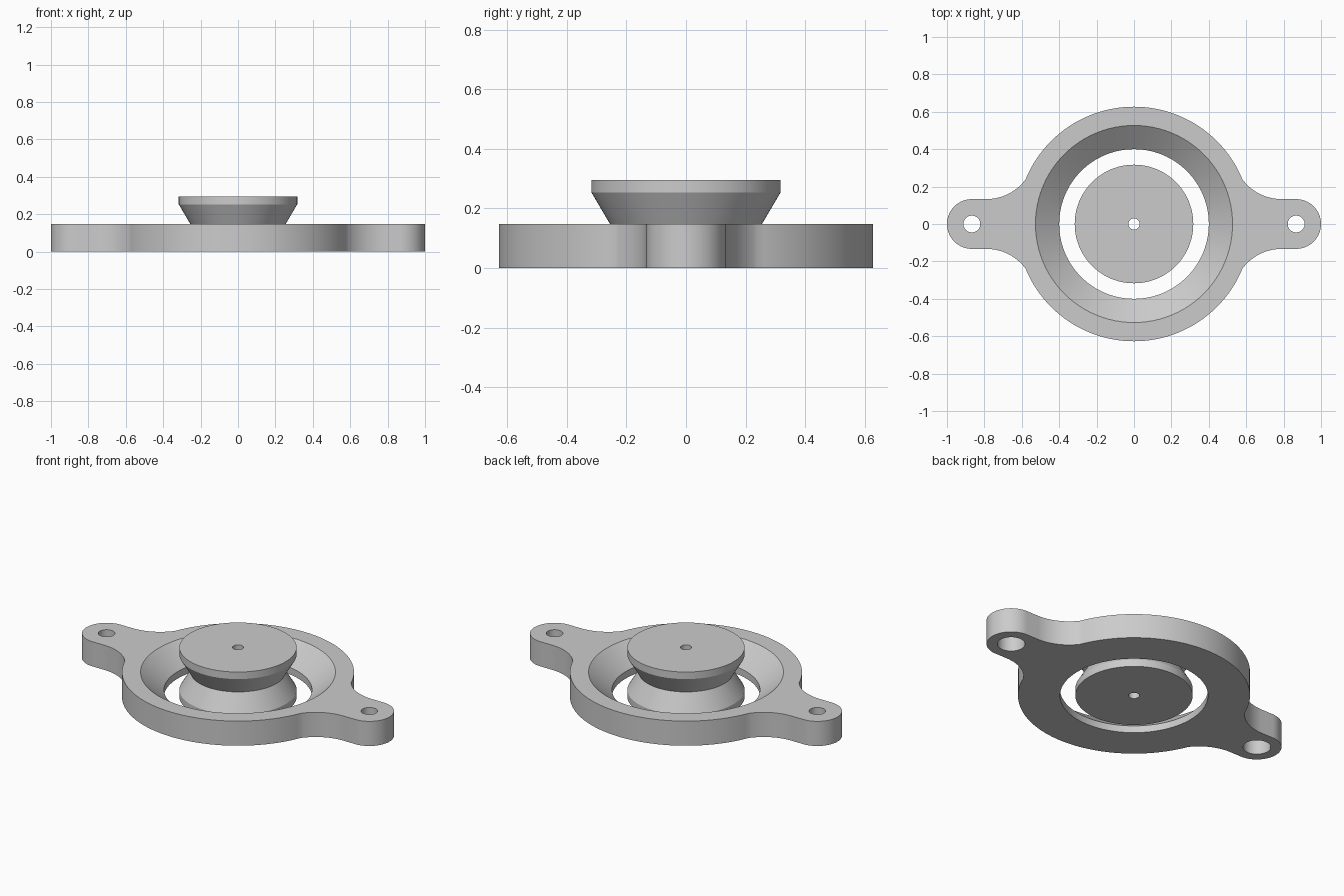
import bpy
import bmesh
import math

if "Cube" in bpy.data.objects:
    bpy.data.objects.remove(bpy.data.objects["Cube"])

H = 0.147          # flange height
TOP = 0.295        # spool height
RIM = 0.042        # straight rim height
EAR_X, EAR_R = 0.867, 0.133
RING_R = 0.627

grey = bpy.data.materials.new("plain grey")
grey.diffuse_color = (0.6, 0.6, 0.6, 1)
grey.use_nodes = True
grey.node_tree.nodes["Principled BSDF"].inputs["Base Color"].default_value = (0.6, 0.6, 0.6, 1)


def finish(name, bm):
    bmesh.ops.recalc_face_normals(bm, faces=bm.faces)
    mesh = bpy.data.meshes.new(name)
    bm.to_mesh(mesh)
    bm.free()
    mesh.materials.append(grey)
    ob = bpy.data.objects.new(name, mesh)
    bpy.context.collection.objects.link(ob)
    return ob


def revolve(name, profile, x=0.0, closed=False, n=96):
    """Spin (radius, z) points about a vertical axis; cap the ends unless closed."""
    bm = bmesh.new()
    rings = [[bm.verts.new((x + r * math.cos(2 * math.pi * i / n),
                            r * math.sin(2 * math.pi * i / n), z))
              for i in range(n)] for r, z in profile]
    pairs = list(zip(rings, rings[1:]))
    if closed:
        pairs.append((rings[-1], rings[0]))
    else:
        bm.faces.new(rings[0])
        bm.faces.new(rings[-1])
    for a, b in pairs:
        for i in range(n):
            j = (i + 1) % n
            bm.faces.new((a[i], a[j], b[j], b[i]))
    return finish(name, bm)


def arc(cx, cy, r, a0, a1, n):
    return [(cx + r * math.cos(a0 + (a1 - a0) * i / n),
             cy + r * math.sin(a0 + (a1 - a0) * i / n)) for i in range(n + 1)]


def select(ob):
    bpy.ops.object.select_all(action='DESELECT')
    ob.select_set(True)
    bpy.context.view_layer.objects.active = ob


def smooth(ob):
    select(ob)
    bpy.ops.object.shade_smooth_by_angle(angle=math.radians(25))


# Flange outline: one quarter (ear, concave fillet, ring), mirrored twice
jx, jy = 0.58, math.sqrt(RING_R ** 2 - 0.58 ** 2)
fx = 0.79
dx, dy = fx - jx, jy - EAR_R
fr = (dx * dx + dy * dy) / (2 * dy)
end = math.atan2(dy - fr, -dx)
quarter = arc(EAR_X, 0, EAR_R, 0, math.pi / 2, 20)
quarter += arc(fx, EAR_R + fr, fr, -math.pi / 2, end if end < -math.pi / 2 else end - 2 * math.pi, 16)
quarter += arc(0, 0, RING_R, math.atan2(jy, jx), math.pi / 2, 28)[1:]
half = quarter + [(-x, y) for x, y in quarter[-2::-1]]
outline = half + [(x, -y) for x, y in half[-2:0:-1]]

bm = bmesh.new()
base = bm.faces.new([bm.verts.new((x, y, 0)) for x, y in outline])
up = bmesh.ops.extrude_face_region(bm, geom=[base], use_keep_orig=True)["geom"]
bmesh.ops.translate(bm, vec=(0, 0, H), verts=[v for v in up if isinstance(v, bmesh.types.BMVert)])
flange = finish("mounting_flange", bm)

# Cutters: tapered centre opening and two counterbored bolt holes
slope = (0.527 - 0.40) / (H - RIM)
cutters = [revolve("opening_cutter", [(0.40, -0.1), (0.40, RIM), (0.40 + slope * (0.2 - RIM), 0.2)])]
for side in (-1, 1):
    cutters.append(revolve("bolt_hole_cutter",
                           [(0.075, -0.1), (0.075, 0.1), (0.045, 0.1), (0.045, 0.3)],
                           x=side * EAR_X, n=40))
for c in cutters:
    c.hide_render = True
    mod = flange.modifiers.new("cut", 'BOOLEAN')
    mod.operation = 'DIFFERENCE'
    mod.solver = 'EXACT'
    mod.object = c
    select(flange)
    bpy.ops.object.modifier_apply(modifier=mod.name)
    bpy.data.objects.remove(c)
smooth(flange)

# Double-cone spool with a narrow waist and a small axial hole
spool = revolve("centre_spool",
                [(0.03, 0), (0.317, 0), (0.317, RIM), (0.255, TOP / 2),
                 (0.317, TOP - RIM), (0.317, TOP), (0.03, TOP)], closed=True)
smooth(spool)
